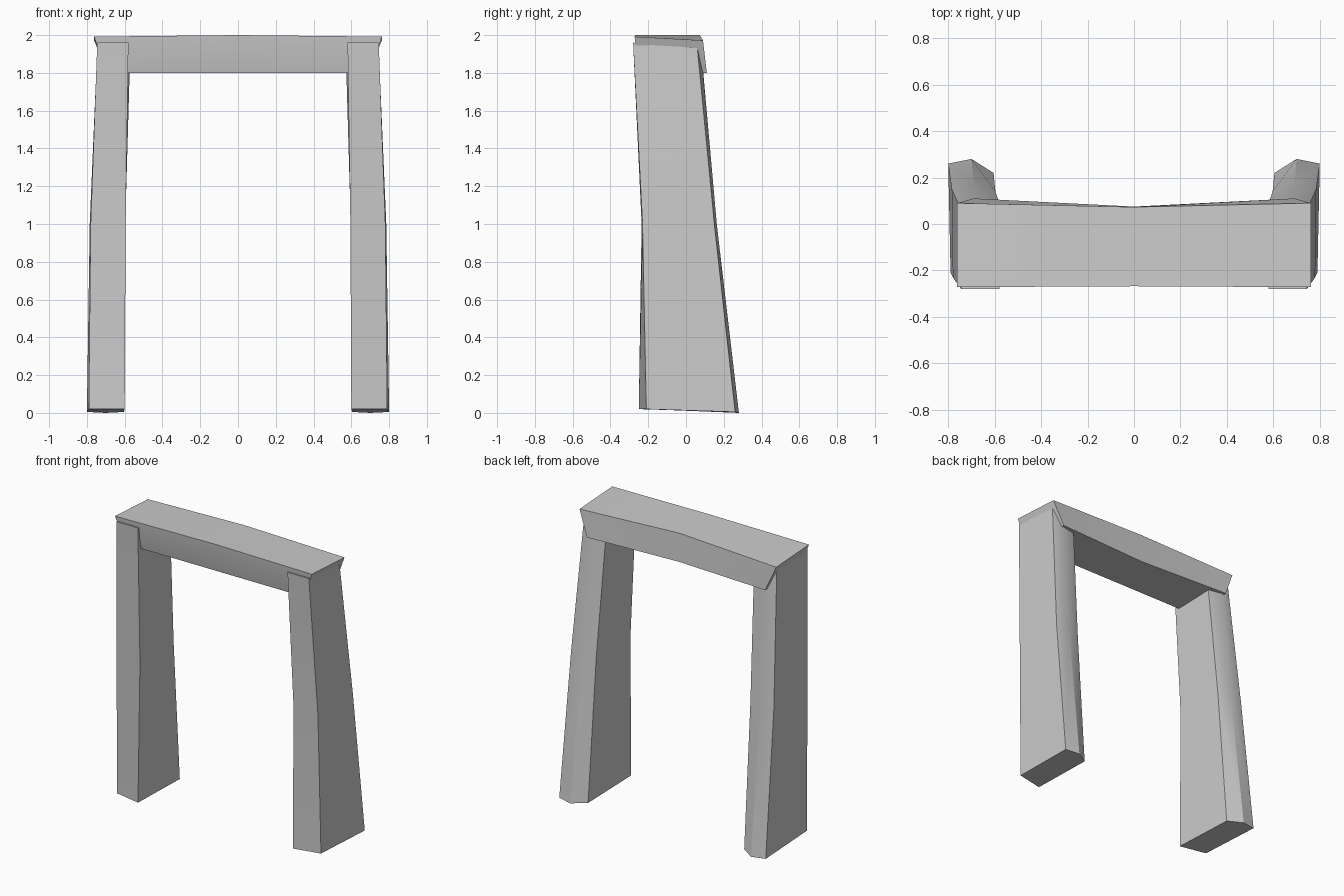
import bpy, bmesh, math

if "Cube" in bpy.data.objects:
    bpy.data.objects.remove(bpy.data.objects["Cube"])


def loft(name, rings):
    """Skin a closed solid through equal-length rings of points."""
    bm = bmesh.new()
    loops = [[bm.verts.new(p) for p in ring] for ring in rings]
    n = len(rings[0])
    for a, b in zip(loops, loops[1:]):
        for i in range(n):
            j = (i + 1) % n
            bm.faces.new((a[i], a[j], b[j], b[i]))
    bm.faces.new(loops[0])
    bm.faces.new(loops[-1])
    bmesh.ops.recalc_face_normals(bm, faces=bm.faces)
    mesh = bpy.data.meshes.new(name)
    bm.to_mesh(mesh)
    bm.free()
    obj = bpy.data.objects.new(name, mesh)
    bpy.context.collection.objects.link(obj)
    bpy.ops.object.select_all(action='DESELECT')
    obj.select_set(True)
    bpy.context.view_layer.objects.active = obj
    bpy.ops.object.shade_smooth_by_angle(angle=math.radians(25))
    return obj


# Leaning posts: front inner, front outer, back outer, back ridge, back inner
post_rings = [
    [(.60, -.25, .02), (.79, -.21, .02), (.80, .26, .005), (.70, .28, 0), (.605, .22, .005)],
    [(.595, -.235, 1), (.78, -.23, 1), (.785, .15, 1), (.69, .163, 1), (.597, .14, 1)],
    [(.58, -.28, 1.96), (.745, -.28, 1.96), (.745, .06, 1.93), (.67, .08, 1.93), (.57, .06, 1.93)],
]
for side, label in ((1, "right_post"), (-1, "left_post")):
    loft(label, [[(side * x, y, z) for x, y, z in ring] for ring in post_rings])

# Lintel: bottom front, mid front, top front, top back, bottom back
end = [(.70, -.24, 1.80), (.73, -.262, 1.90), (.762, -.272, 1.992), (.762, .09, 1.972), (.69, .11, 1.80)]
middle = [(0, -.24, 1.80), (0, -.26, 1.90), (0, -.268, 2.0), (0, .073, 2.0), (0, .075, 1.80)]
loft("lintel", [[(-x, y, z) for x, y, z in end], middle, end])
